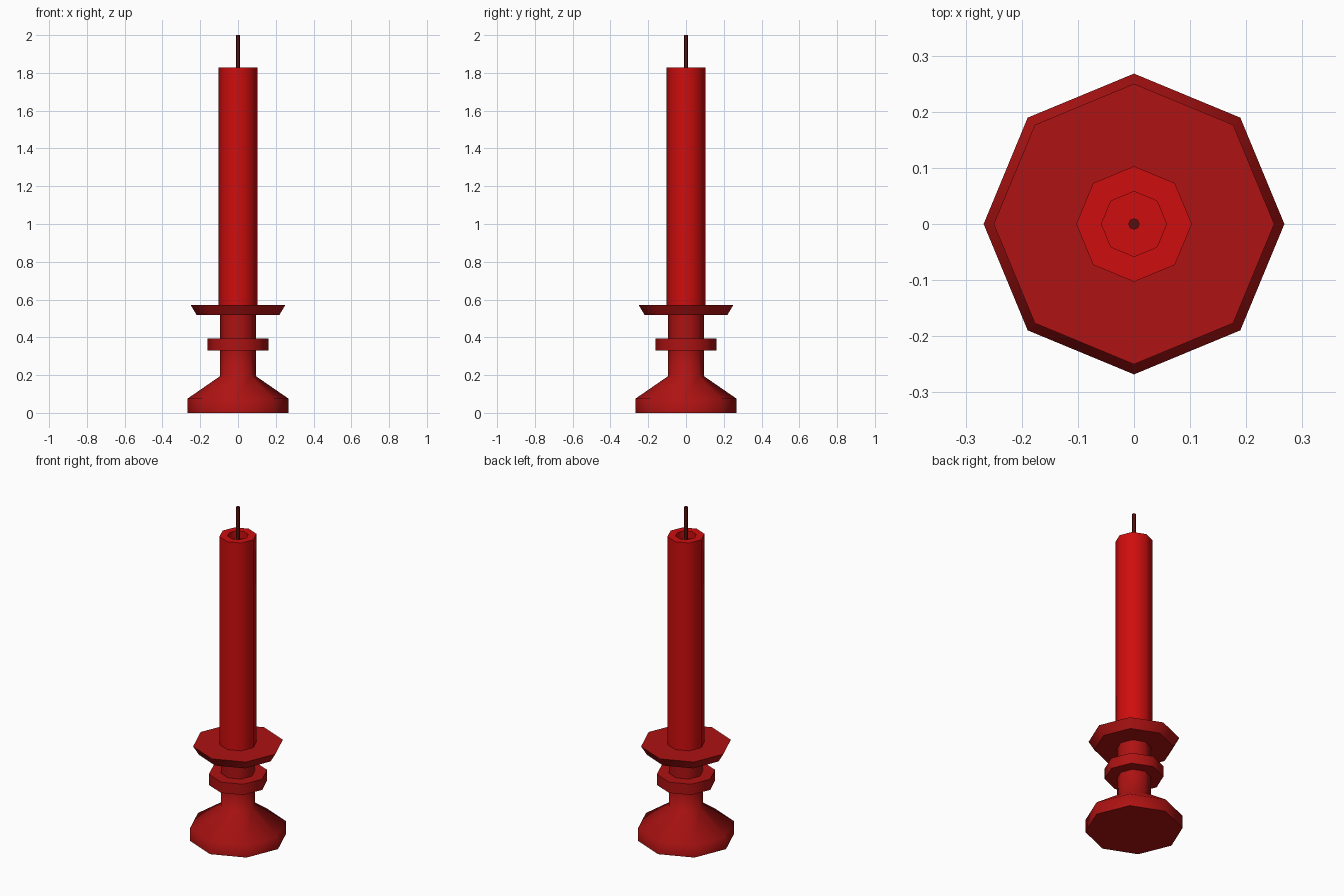
import bpy, bmesh, math

if "Cube" in bpy.data.objects:
    bpy.data.objects.remove(bpy.data.objects["Cube"])

SIDES = 8


def material(name, color):
    m = bpy.data.materials.new(name)
    m.diffuse_color = (*color, 1)
    m.use_nodes = True
    m.node_tree.nodes["Principled BSDF"].inputs["Base Color"].default_value = m.diffuse_color
    return m


def lathe(name, profile, mat, sides=SIDES):
    """Spin an (r, z) profile, listed bottom to top, and cap both ends."""
    bm = bmesh.new()
    rings = [[bm.verts.new((r * math.cos(2 * math.pi * i / sides),
                            r * math.sin(2 * math.pi * i / sides), z))
              for i in range(sides)] for r, z in profile]
    for low, high in zip(rings, rings[1:]):
        for i in range(sides):
            j = (i + 1) % sides
            bm.faces.new((low[i], low[j], high[j], high[i]))
    bm.faces.new(rings[0][::-1])
    bm.faces.new(rings[-1])
    mesh = bpy.data.meshes.new(name)
    bm.to_mesh(mesh)
    bm.free()
    mesh.materials.append(mat)
    obj = bpy.data.objects.new(name, mesh)
    bpy.context.collection.objects.link(obj)
    bpy.ops.object.select_all(action='DESELECT')
    obj.select_set(True)
    bpy.context.view_layer.objects.active = obj
    bpy.ops.object.shade_smooth_by_angle(angle=math.radians(57))
    return obj


holder_red = material("holder_red", (0.42, 0.006, 0.006))
wax_red = material("wax_red", (0.62, 0.004, 0.004))
wick_dark = material("wick_dark", (0.1, 0.004, 0.004))

# Holder: flared foot, stem, collar and drip pan in one turned piece
lathe("candle_holder", [
    (0.268, 0), (0.268, 0.075), (0.094, 0.195),
    (0.094, 0.33), (0.162, 0.33), (0.162, 0.395), (0.094, 0.395),
    (0.094, 0.517), (0.218, 0.517), (0.25, 0.57),
], holder_red)

# Candle with a melted recess in its top
lathe("candle", [(0.103, 0.57), (0.103, 1.828), (0.058, 1.828), (0.058, 1.785)], wax_red)

# Wick
lathe("wick", [(0.01, 1.785), (0.01, 2.0)], wick_dark)
